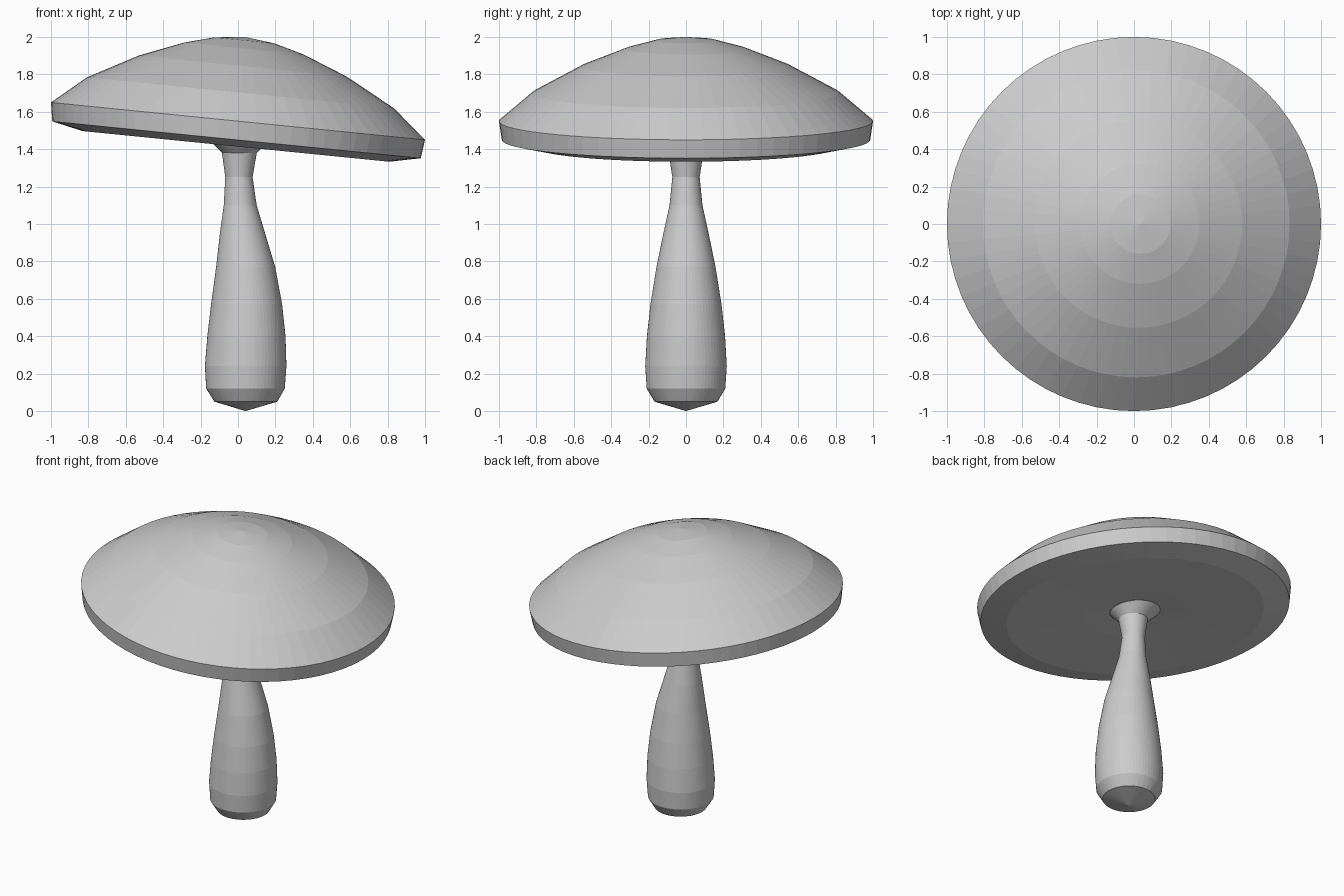
import bpy
from math import cos, sin, tau

if "Cube" in bpy.data.objects:
    bpy.data.objects.remove(bpy.data.objects["Cube"])

SLOPE = 0.1  # sideways lean of the cap


def lathe(name, rings):
    """Skin rings (centre x, centre z, radius, slope, sides); sides = 1 is a tip."""
    verts, faces, loops = [], [], []
    for cx, cz, r, slope, n in rings:
        loops.append(range(len(verts), len(verts) + n))
        for i in range(n):
            a = tau * i / n
            x = r * cos(a)
            verts.append((cx + x, r * sin(a), cz - slope * x))
    for a, b in zip(loops, loops[1:]):
        na, nb = len(a), len(b)
        if na == nb:
            for i in range(na):
                j = (i + 1) % na
                faces.append((a[i], a[j], b[j], b[i]))
        elif min(na, nb) == 1:
            for i in range(max(na, nb)):
                if na == 1:
                    faces.append((a[0], b[(i + 1) % nb], b[i]))
                else:
                    faces.append((a[i], a[(i + 1) % na], b[0]))
        else:
            # toothed band where the number of sides halves or doubles
            few, many = (a, b) if na < nb else (b, a)
            nf, nm = len(few), len(many)
            for i in range(nf):
                f, g = few[i], few[(i + 1) % nf]
                p, q, s = many[2 * i - 1 if i else nm - 1], many[2 * i], many[2 * i + 1]
                tris = [(f, p, q), (f, q, s), (f, s, g)]
                if na < nb:
                    tris = [t[::-1] for t in tris]
                faces += tris
    # orient the toothed triangles like the outward-facing quads
    mesh = bpy.data.meshes.new(name)
    mesh.from_pydata(verts, [], faces)
    mesh.validate()
    mesh.update()
    obj = bpy.data.objects.new(name, mesh)
    bpy.context.collection.objects.link(obj)
    return obj


# Stem: leaning bulb with a faceted foot and a flare under the cap
stem = [
    (0.040, 0.00, 0, 0, 1),
    (0.042, 0.05, 0.168, 0, 32),
    (0.040, 0.12, 0.210, 0, 64),
    (0.041, 0.24, 0.218, 0, 64),
    (0.045, 0.40, 0.209, 0, 64),
    (0.046, 0.57, 0.190, 0, 64),
    (0.041, 0.77, 0.158, 0, 64),
    (0.024, 0.95, 0.121, 0, 64),
    (0.012, 1.10, 0.088, 0, 64),
    (0.005, 1.25, 0.073, 0, 64),
    (0.007, 1.38, 0.093, 0.02, 64),
    (-0.010, 1.45, 0.16, SLOPE, 64),
]
lathe("stem", stem)

# Cap: underside, rim band and dome, all tilted towards +x
cap_profile = [
    (0.16, -0.10, 64), (0.32, -0.115, 64), (0.82, -0.135, 64),
    (0.985, -0.10, 64), (1.0, 0.0, 64), (0.82, 0.152, 64),
    (0.555, 0.295, 64), (0.32, 0.388, 64), (0.16, 0.432, 32), (0, 0.45, 1),
]
lathe("cap", [(SLOPE * h * 0.8, 1.55 + h, r, SLOPE, n) for r, h, n in cap_profile])
